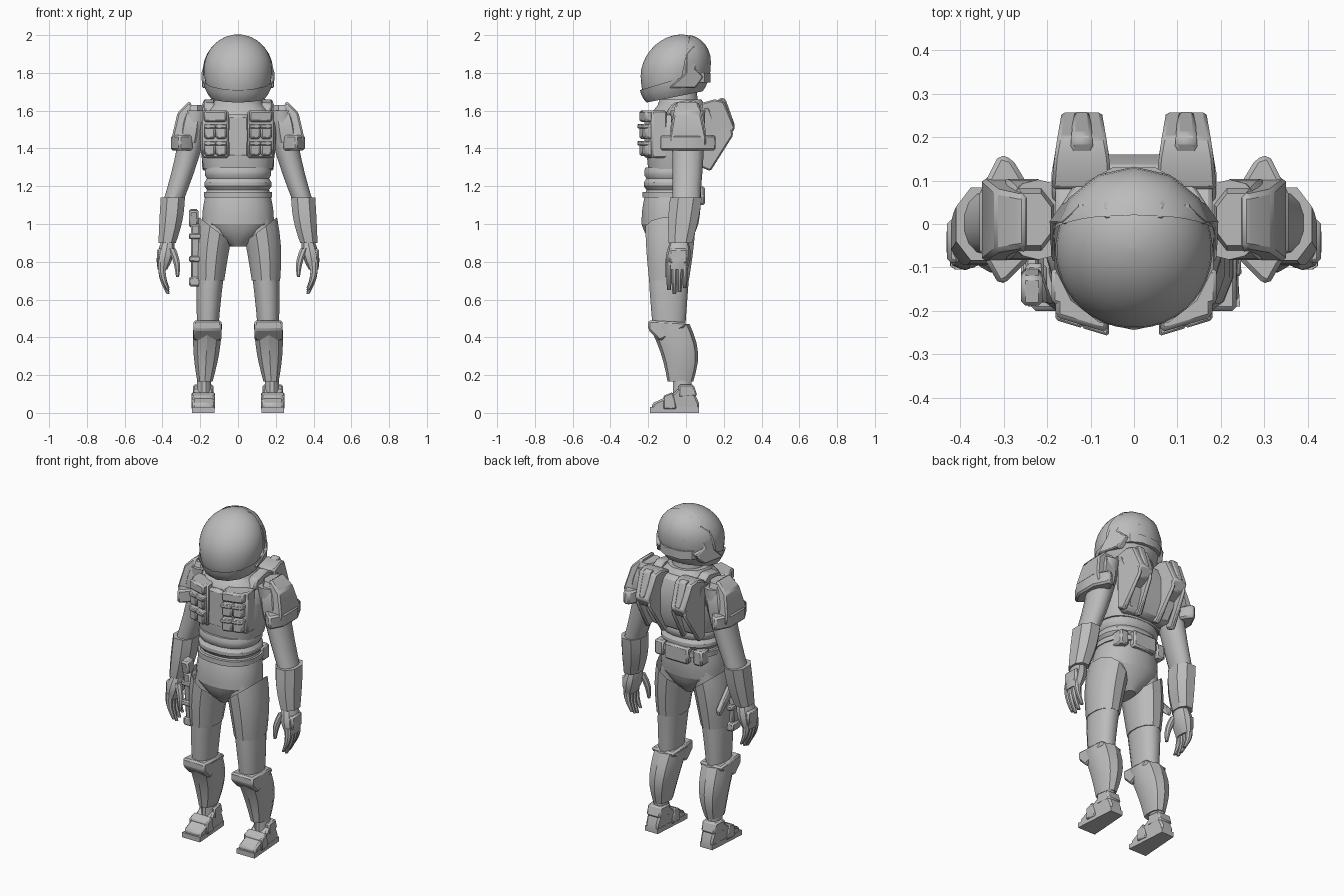
import bpy, bmesh
from math import sin, cos, pi, radians, copysign
from mathutils import Vector

cube = bpy.data.objects.get("Cube")
if cube:
    bpy.data.objects.remove(cube)

GREY = (0.5, 0.5, 0.5, 1)
material = bpy.data.materials.new("plain grey")
material.use_nodes = True
material.diffuse_color = GREY
material.node_tree.nodes["Principled BSDF"].inputs["Base Color"].default_value = GREY
parts = []


def finish(name, bm, mirror=False, bevel=0, cut=None, warp=None):
    """Cut and warp a bmesh, then make it an object with its modifiers."""
    if cut:
        point, normal = cut
        bmesh.ops.bisect_plane(bm, geom=bm.verts[:] + bm.edges[:] + bm.faces[:],
                               plane_co=point, plane_no=normal, clear_outer=True)
    if warp:
        for vert in bm.verts:
            vert.co = warp(vert.co)
    bmesh.ops.recalc_face_normals(bm, faces=bm.faces[:])
    mesh = bpy.data.meshes.new(name)
    bm.to_mesh(mesh)
    bm.free()
    mesh.materials.append(material)
    part = bpy.data.objects.new(name, mesh)
    bpy.context.collection.objects.link(part)
    if bevel:
        modifier = part.modifiers.new("bevel", "BEVEL")
        modifier.width, modifier.segments = bevel, 1
    if mirror:
        part.modifiers.new("mirror", "MIRROR")
    parts.append(part)


def loft(name, rings, sides=16, square=1.0, tilt=0, **options):
    """Skin (centre, half width, half depth) rings; tilt slopes them along y."""
    bm = bmesh.new()
    rows = []
    for center, width, depth in rings:
        row = []
        for i in range(sides):
            angle = 2 * pi * (i + 0.5) / sides
            c, s = [copysign(abs(t / cos(pi / sides)) ** square, t) for t in (cos(angle), sin(angle))]
            row.append(bm.verts.new(Vector(center) + Vector((width * c, depth * s, tilt * depth * s))))
        rows.append(row)
    for low, high in zip(rows, rows[1:]):
        for i in range(sides):
            j = (i + 1) % sides
            bm.faces.new((low[i], low[j], high[j], high[i]))
    bm.faces.new(rows[0])
    bm.faces.new(rows[-1])
    finish(name, bm, **options)


def limb(name, start, end, width, depth, swell=0, bow=(0, 0), steps=6, **options):
    """Loft from start to end, tapering, with swollen and bowed middle."""
    rings = []
    for i in range(steps + 1):
        t = i / steps
        arch = sin(pi * t)
        center = Vector(start).lerp(Vector(end), t) + Vector((*bow, 0)) * arch
        half = [a + (b - a) * t + swell * arch for a, b in (width, depth)]
        rings.append((center, *half))
    loft(name, rings, **options)


def prism(name, axis, profile, low, high, **options):
    """Extrude a flat profile along one axis."""
    def place(point, along):
        spot = list(point)
        spot.insert("xyz".index(axis), along)
        return Vector(spot)

    bm = bmesh.new()
    face = bm.faces.new([bm.verts.new(place(p, low)) for p in profile])
    made = bmesh.ops.extrude_face_region(bm, geom=[face])["geom"]
    bmesh.ops.translate(bm, vec=place((0, 0), high - low),
                        verts=[v for v in made if isinstance(v, bmesh.types.BMVert)])
    finish(name, bm, **options)


def box(name, x, y, z, **options):
    prism(name, "z", [(x[0], y[0]), (x[1], y[0]), (x[1], y[1]), (x[0], y[1])], *z, **options)


# Helmet: a smooth dome, with shell parts cut from slightly larger domes
def dome(name, grow, sides, **options):
    rings = []
    for degrees in range(-55, 90, 11):
        angle = radians(degrees)
        radius = .18 * cos(angle) ** (1 if degrees > 0 else .5) + grow
        rings.append(((0, -.06, 1.82 + .18 * sin(angle)), radius, radius))
    loft(name, rings, sides, tilt=.2, **options)


dome("visor_dome", 0, 40)
dome("helmet_back_shell", .007, 14, cut=((0, 0, 1.9), (0, -1, .2)))
dome("helmet_jaw_guard", .008, 14, cut=((0, -.24, 1.71), (0, -.3, 1)))


def hug_head(v):
    return Vector((v.x - max(0, v.y) * .6 - max(0, v.z - 1.84) * .4, v.y, v.z))


prism("helmet_ear_guard", "x", [(-.09, 1.72), (0, 1.8), (0, 1.9), (.04, 1.95), (.07, 1.9), (.05, 1.82),
      (.09, 1.78), (.05, 1.72)], .13, .192, mirror=True, bevel=.006, warp=hug_head)
limb("helmet_rear_band", (0, -.02, 1.75), (0, -.02, 1.8), width=(.14, .14), depth=(.15, .15),
     sides=12, square=.8, steps=1)
prism("helmet_crown_plate", "x", [(.01, 1.99), (.05, 1.98), (.1, 1.92), (.12, 1.86), (.05, 1.86)],
      -.07, .07, bevel=.006)

# Torso: neck, vest, folded waist, belt and pelvis
limb("neck", (0, -.03, 1.6), (0, -.03, 1.75), width=(.1, .08), depth=(.1, .08))
limb("vest", (0, -.06, 1.29), (0, -.04, 1.5), width=(.18, .2), depth=(.14, .16),
     swell=.008, sides=20, square=.8)
limb("vest_shoulders", (0, -.04, 1.5), (0, -.02, 1.66), width=(.2, .1), depth=(.16, .1),
     swell=.025, sides=20, square=.8)
limb("collar", (0, -.03, 1.6), (0, -.03, 1.66), width=(.15, .12), depth=(.13, .11))
folds = [((0, -.07, 1.14 + .02 * i), r, r - .025) for i, r in enumerate([.17, .172, .164, .178, .178, .165, .176, .176, .17])]
loft("waist_folds", folds, sides=20, square=.85)
limb("belt", (0, -.07, 1.14), (0, -.07, 1.17), width=(.18, .18), depth=(.16, .16), sides=20, square=.85)
limb("hips", (0, -.085, 1), (0, -.07, 1.16), width=(.19, .17), depth=(.15, .145),
     swell=.006, sides=20, square=.9)
limb("crotch", (0, -.085, .88), (0, -.085, 1), width=(.04, .19), depth=(.08, .15), swell=.01, sides=20, square=.9)
box("belt_rear_pouch", (-.08, .08), (.03, .1), (1.1, 1.2), bevel=.01)
box("belt_side_pouch", (.1, .16), (0, .08), (1.1, 1.19), mirror=True, bevel=.01)
box("chest_center_panel", (-.06, .06), (-.21, -.12), (1.35, 1.58), bevel=.015)
prism("shoulder_strap", "x", [(-.11, 1.58), (-.07, 1.64), (.03, 1.66), (.1, 1.62), (.1, 1.54)],
      .12, .18, mirror=True, bevel=.01)


# Chest pouches angled around the vest
def wrap(v):
    return Vector((v.x, v.y + .3 * (v.x - .06), v.z))


def chest(name, x, width, front, bottom, top, bevel):
    box(name, (x, x + width), (front, -.14), (bottom, top), mirror=True, bevel=bevel, warp=wrap)


chest("pouch_backing", .05, .14, -.22, 1.35, 1.6, bevel=.008)
chest("pouch_top_flap", .06, .12, -.25, 1.54, 1.6, bevel=.01)
for column in (.06, .12):
    for bottom in (1.36, 1.45):
        top = bottom + .08
        chest("chest_pouch", column, .058, -.25, bottom, top, bevel=.01)
        chest("pouch_flap", column - .002, .062, -.257, top - .025, top, bevel=.005)


# Backpack with two swept fins, pinched towards their tips
def narrow_base(v):
    return Vector((v.x * (1 - max(0, 1.5 - v.z)), v.y, v.z))


def pinch(v):
    return Vector((.12 + (v.x - .12) * (1 - max(0, v.y - .12) * 2.5), v.y, v.z))


def fin(name, low, high, profile):
    prism(name, "x", profile, low, high, mirror=True, bevel=.008, warp=pinch)


prism("backpack_body", "x", [(.04, 1.3), (.12, 1.3), (.16, 1.4), (.16, 1.55), (.13, 1.63), (.04, 1.63)],
      -.19, .19, bevel=.02, warp=narrow_base)
fin("backpack_fin", .05, .19, [(.08, 1.64), (.15, 1.66), (.2, 1.65), (.26, 1.51), (.23, 1.46), (.08, 1.4)])
fin("fin_ridge", .09, .15, [(.14, 1.64), (.19, 1.67), (.21, 1.66), (.26, 1.52), (.24, 1.5)])
for side in (.05, .16):
    fin("fin_lower_rail", side, side + .03, [(.08, 1.3), (.13, 1.28), (.25, 1.47), (.24, 1.52), (.08, 1.5)])

# Legs: trousers, thigh plates, shin guards and ankles
limb("leg", (.1, -.08, 1.05), (.16, -.09, .44), width=(.08, .055), depth=(.12, .085),
     swell=.005, bow=(.015, -.005), square=.9, mirror=True)
limb("thigh_plate", (.1, -.08, 1.08), (.148, -.09, .7), width=(.098, .075), depth=(.136, .105),
     swell=.006, bow=(.01, 0), sides=12, square=.9, mirror=True, cut=((.03, 0, .9), (-.13, 0, .17)))
limb("shin_guard", (.16, -.09, .47), (.175, -.03, .165), width=(.076, .04), depth=(.105, .065),
     swell=.01, bow=(0, .025), sides=10, square=.8, mirror=True)
prism("knee_plate", "x", [(-.2, .49), (-.2, .44), (-.14, .38), (-.06, .42), (0, .46), (0, .48)],
      .088, .236, mirror=True, bevel=.015)
limb("ankle", (.18, -.02, .08), (.18, -.02, .18), width=(.04, .036), depth=(.05, .05), sides=12, mirror=True)


# Boots narrowing to the heel
def narrow_heel(v):
    return Vector((.184 + (v.x - .184) * (1 - max(0, v.y + .08) * 2), v.y, v.z))


def boot(name, half, profile, bevel=0):
    prism(name, "x", profile, .184 - half, .184 + half, mirror=True, bevel=bevel, warp=narrow_heel)


boot("boot", .056, [(-.18, 0), (-.18, .05), (-.07, .1), (-.04, .13), (.03, .14), (.07, .05), (.07, 0)], bevel=.01)
boot("boot_sole", .06, [(-.19, 0), (-.19, .03), (.07, .03), (.07, 0)])
boot("boot_strap", .063, [(-.12, .02), (-.12, .09), (-.07, .11), (-.05, .02)], bevel=.006)
boot("boot_cuff", .06, [(-.04, .08), (-.04, .15), (.04, .15), (.06, .09)], bevel=.008)

# Arms: sleeve, gauntlet and hand
limb("sleeve", (.22, .01, 1.6), (.35, 0, 1.1), width=(.075, .052), depth=(.09, .07),
     bow=(-.014, .005), square=.95, sides=14, mirror=True)
limb("gauntlet", (.345, 0, 1.14), (.375, -.03, .9), width=(.064, .046), depth=(.084, .062),
     swell=.006, bow=(-.005, 0), sides=8, square=.85, mirror=True)
limb("palm", (.37, -.035, .91), (.4, -.045, .76), width=(.034, .026), depth=(.045, .052),
     swell=.014, sides=10, square=.85, mirror=True)
box("hand_back_plate", (.395, .43), (-.09, .01), (.79, .87), mirror=True, bevel=.01)
for i, lift in enumerate((.02, 0, .01, .03)):
    y = -.09 + .028 * i
    limb("finger", (.4, y, .8), (.37, y, .63 + lift), width=(.022, .008), depth=(.015, .01),
         swell=.002, bow=(.014, 0), sides=8, mirror=True)
limb("thumb", (.35, -.075, .87), (.32, -.1, .72), width=(.02, .008), depth=(.02, .01),
     swell=.003, bow=(-.01, -.005), sides=8, mirror=True)


# Shoulder armour: cap, raised outer plate and wrapping band
def narrow_top(v):
    return Vector((v.x, v.y * (1 - max(0, v.z - 1.45) * 2), v.z))


limb("shoulder_cap", (.265, .01, 1.43), (.235, .01, 1.63), width=(.07, .045), depth=(.09, .06),
     swell=.015, sides=8, square=.85, mirror=True)
prism("shoulder_outer_plate", "y", [(.24, 1.58), (.25, 1.65), (.27, 1.64), (.32, 1.59), (.35, 1.46),
      (.34, 1.41), (.3, 1.43)], -.09, .11, mirror=True, bevel=.01, warp=narrow_top)
prism("shoulder_band", "z", [(.29, -.13), (.31, -.14), (.355, -.06), (.355, .07), (.31, .16), (.28, .15),
      (.25, .1), (.24, -.08)], 1.39, 1.47, mirror=True, bevel=.01)

# Sidearm in a holster on the right thigh
prism("holster", "x", [(-.18, 1), (-.09, 1), (-.1, .69), (-.15, .68)], -.25, -.2, bevel=.01)
prism("sidearm_body", "x", [(-.19, 1.07), (-.12, 1.08), (-.1, .98), (-.17, .98)], -.26, -.21, bevel=.01)
prism("sidearm_grip", "x", [(-.1, .98), (-.1, .9), (.02, .8), (.03, .84)], -.25, -.22, bevel=.006)
box("holster_foot", (-.26, -.2), (-.16, -.08), (.67, .72), bevel=.008)
for z in (.8, .92):
    box("holster_strap", (-.26, -.18), (-.18, -.07), (z, z + .03), bevel=.006)

# Smooth shading with sharp edges kept
bpy.ops.object.select_all(action="DESELECT")
for part in parts:
    part.select_set(True)
bpy.context.view_layer.objects.active = parts[0]
bpy.ops.object.shade_smooth_by_angle(angle=radians(32))
